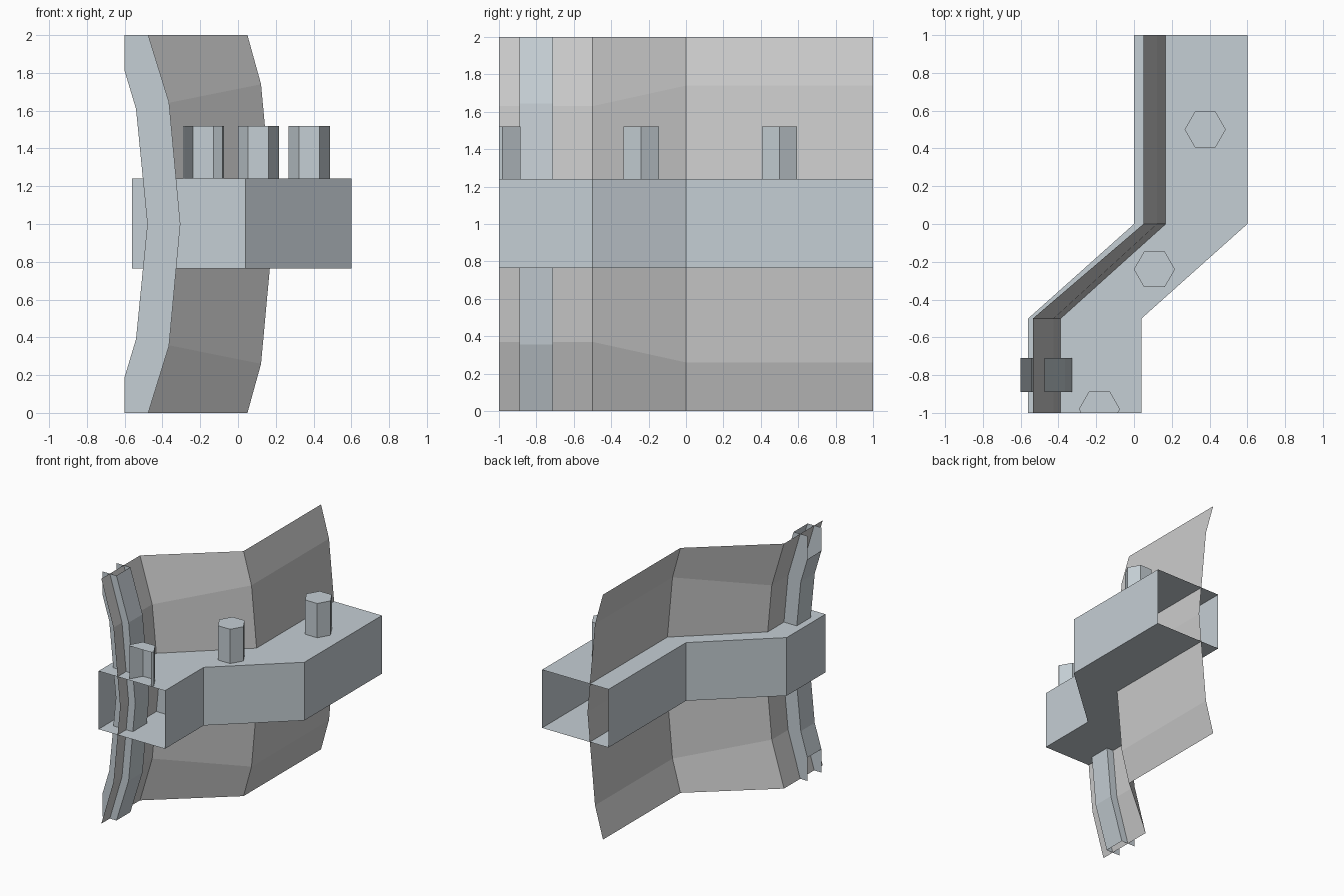
import bpy, bmesh, math
from mathutils import Vector

if "Cube" in bpy.data.objects:
    bpy.data.objects.remove(bpy.data.objects["Cube"])


def material(name, rgb):
    m = bpy.data.materials.new(name)
    m.diffuse_color = (*rgb, 1)
    m.use_nodes = True
    m.node_tree.nodes["Principled BSDF"].inputs["Base Color"].default_value = m.diffuse_color
    return m


STEEL = material("blue_grey", (0.56, 0.62, 0.66))
STONE = material("warm_grey", (0.58, 0.58, 0.55))


def finish(bm, name, mat, clip=None):
    # Optionally trim the part flat at the edge of the tile, leaving it open
    if clip:
        co, no = clip
        bmesh.ops.bisect_plane(bm, geom=bm.verts[:] + bm.edges[:] + bm.faces[:],
                               plane_co=co, plane_no=no, clear_outer=True)
    bmesh.ops.recalc_face_normals(bm, faces=bm.faces[:])
    me = bpy.data.meshes.new(name)
    bm.to_mesh(me)
    bm.free()
    ob = bpy.data.objects.new(name, me)
    bpy.context.collection.objects.link(ob)
    me.materials.append(mat)
    return ob


def loft(rows, closed=False):
    """Skin successive rows of points; closed wraps each row into a ring."""
    bm = bmesh.new()
    vs = [[bm.verts.new(p) for p in r] for r in rows]
    n = len(rows[0])
    for a, b in zip(vs, vs[1:]):
        for i in range(n if closed else n - 1):
            j = (i + 1) % n
            bm.faces.new((a[i], a[j], b[j], b[i]))
    return bm


def mirrored(half):
    """Profile (x, z) from z=1 upward, mirrored below z=1."""
    return [(x, 2 - z) for x, z in reversed(half[1:])] + half


# Bowed wall sheet following the dog-leg plan
upper = mirrored([(0.19, 1), (0.122, 1.74), (0.05, 2)])
lower = mirrored([(-0.365, 1), (-0.425, 1.63), (-0.535, 2)])
stations = [(1, upper), (0, upper), (-0.5, lower), (-1, lower)]
finish(loft([[(x, y, z) for x, z in prof] for y, prof in stations]),
       "wall_panel", STONE)

# Hollow beam along the same plan, open at both ends
Z0, Z1 = 0.765, 1.24
plan = [(1, 0.0), (0, 0.0), (-0.5, -0.56), (-1, -0.56)]
rings = [[(x, y, Z0), (x + 0.6, y, Z0), (x + 0.6, y, Z1), (x, y, Z1)]
         for y, x in plan]
finish(loft(rings, closed=True), "beam", STEEL)

# Bulkhead inside the beam at the bend
bm = bmesh.new()
bm.faces.new([bm.verts.new(p) for p in rings[2]])
finish(bm, "beam_bulkhead", STEEL)

# Hollow bowed rib around the wall, trimmed at the tile's left side
left = mirrored([(-0.48, 1), (-0.54, 1.61), (-0.657, 2)])
right = mirrored([(-0.305, 1), (-0.365, 1.645), (-0.475, 2)])
Y0, Y1 = -0.89, -0.71
rib = [[(l[0], Y0, l[1]), (r[0], Y0, r[1]), (r[0], Y1, r[1]), (l[0], Y1, l[1])]
       for l, r in zip(left, right)]
finish(loft(rib, closed=True), "wall_rib", STEEL, ((-0.6, 0, 0), (-1, 0, 0)))

# Hexagonal bolts on the beam, the front one trimmed at the tile edge
for k, (cx, cy) in enumerate([(0.377, 0.5), (0.108, -0.24), (-0.183, -0.98)]):
    ring = [(cx + 0.109 * math.cos(i * math.pi / 3),
             cy + 0.109 * math.sin(i * math.pi / 3)) for i in range(6)]
    bm = loft([[(x, y, z) for x, y in ring] for z in (Z1, 1.52)], closed=True)
    bm.verts.ensure_lookup_table()
    bm.faces.new([bm.verts[i] for i in range(6, 12)])
    finish(bm, f"bolt_{k + 1}", STEEL, ((0, -1, 0), (0, -1, 0)))
